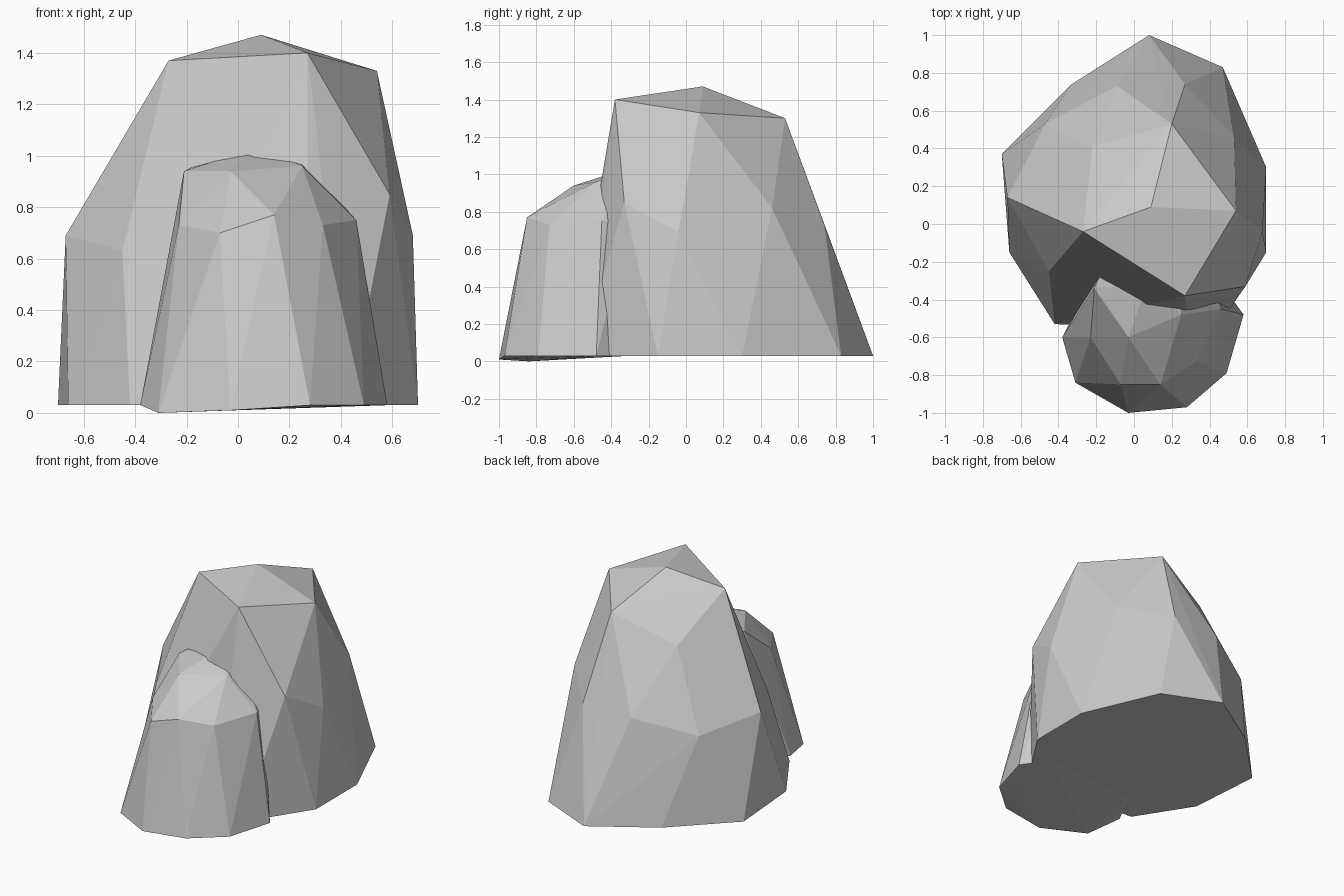
import bpy
import bmesh

default_cube = bpy.data.objects.get("Cube")
if default_cube:
    bpy.data.objects.remove(default_cube, do_unlink=True)


def make_material(name, colour):
    material = bpy.data.materials.new(name)
    material.use_nodes = True
    material.diffuse_color = colour
    shader = next(n for n in material.node_tree.nodes if n.type == "BSDF_PRINCIPLED")
    shader.inputs["Base Color"].default_value = colour
    return material


def make_rock(name, material, *rings):
    """Wrap a faceted convex stone around rings of corner points."""
    bm = bmesh.new()
    for ring in rings:
        for corner in ring:
            bm.verts.new(corner)
    result = bmesh.ops.convex_hull(bm, input=bm.verts[:])
    # Remove corners that ended up inside the stone
    loose = [v for v in result["geom_interior"] + result["geom_unused"]
             if isinstance(v, bmesh.types.BMVert) and v.is_valid and not v.link_faces]
    bmesh.ops.delete(bm, geom=list(set(loose)), context="VERTS")
    # Merge the flat underside into one face
    bmesh.ops.dissolve_limit(bm, angle_limit=0.01, verts=bm.verts[:], edges=bm.edges[:])
    bmesh.ops.recalc_face_normals(bm, faces=bm.faces[:])
    mesh = bpy.data.meshes.new(name)
    bm.to_mesh(mesh)
    bm.free()
    mesh.materials.append(material)
    rock = bpy.data.objects.new(name, mesh)
    bpy.context.collection.objects.link(rock)
    return rock


def flat_ring(outline, height):
    return [(x, y, height) for x, y in outline]


stone = make_material("stone grey", (0.6, 0.6, 0.6, 1))

# Large boulder: flat base, uneven shoulder, slanted crown with a peak
large_base = flat_ring([(.08, 1), (.47, .83), (.7, .3), (.7, -.15), (.43, -.56),
                        (-.42, -.53), (-.66, -.15), (-.7, .37), (-.33, .74)], .03)
large_shoulder = [(.27, .74, .73), (.53, .46, .82), (.68, -.04, .69), (.59, -.33, .85),
                  (.27, -.46, .92), (-.45, -.25, .63), (-.67, .14, .69),
                  (-.47, .53, .62), (-.09, .73, .72)]
large_crown = [(.27, -.38, 1.4), (.54, .07, 1.33), (.2, .53, 1.3), (-.22, .41, 1.13),
               (-.27, -.04, 1.37), (.09, .09, 1.47)]
make_rock("large_boulder", stone, large_base, large_shoulder, large_crown)

# Small boulder leaning into the front of the large one
small_base = [(-.38, -.6, .03), (-.31, -.84, 0), (-.03, -1, .01), (.28, -.97, .03),
              (.49, -.79, .03), (.58, -.48, .03), (.45, -.3, .03), (-.25, -.35, .03)]
small_shoulder = [(-.23, -.6, .73), (-.07, -.85, .7), (.14, -.85, .77),
                  (.33, -.73, .73), (.46, -.45, .75), (.4, -.3, .75)]
small_crown = [(-.03, -.6, .94), (.25, -.48, .96), (.24, -.3, .99),
               (.07, -.32, 1.03), (-.15, -.2, .97), (-.21, -.34, .94)]
make_rock("small_boulder", stone, small_base, small_shoulder, small_crown)
